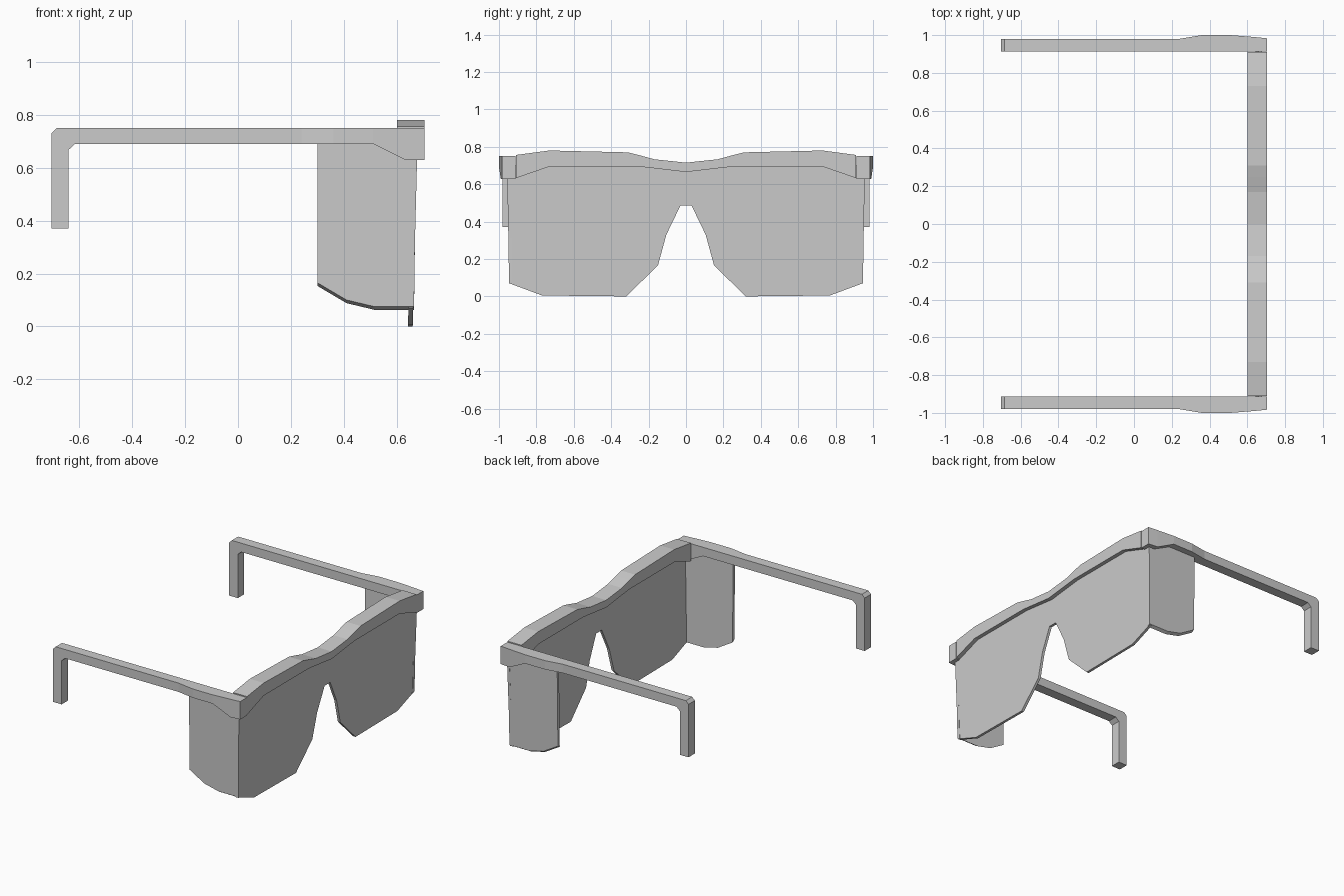
import bpy

if "Cube" in bpy.data.objects:
    bpy.data.objects.remove(bpy.data.objects["Cube"])

grey = bpy.data.materials.new("plain grey")
grey.use_nodes = True
grey.diffuse_color = (0.6, 0.6, 0.6, 1)
grey.node_tree.nodes["Principled BSDF"].inputs["Base Color"].default_value = (0.6, 0.6, 0.6, 1)


def build(name, verts, faces):
    mesh = bpy.data.meshes.new(name)
    mesh.from_pydata(verts, [], faces)
    mesh.materials.append(grey)
    obj = bpy.data.objects.new(name, mesh)
    bpy.context.collection.objects.link(obj)
    # Consistent outward normals
    bpy.context.view_layer.objects.active = obj
    obj.select_set(True)
    bpy.ops.object.mode_set(mode='EDIT')
    bpy.ops.mesh.select_all(action='SELECT')
    bpy.ops.mesh.normals_make_consistent(inside=False)
    bpy.ops.object.mode_set(mode='OBJECT')
    obj.select_set(False)
    return obj


def loft(name, rings):
    """Join equal rings of points in sequence and cap both ends."""
    n = len(rings[0])
    verts = [p for ring in rings for p in ring]
    faces = [list(range(n)), list(range(len(verts) - n, len(verts)))]
    for r in range(len(rings) - 1):
        for i in range(n):
            a, b = r * n + i, r * n + (i + 1) % n
            faces.append([a, b, b + n, a + n])
    return build(name, verts, faces)


# Brow bar: half stations (y, bottom, top) mirrored across the nose
half = [(0, .665, .715), (.17, .685, .733), (.25, .694, .755), (.31, .694, .77),
        (.73, .694, .78), (.91, .632, .756)]
stations = [(-y, b, t) for y, b, t in reversed(half[1:])] + half
loft("brow_bar", [[(.6, y, b), (.705, y, b), (.705, y, t), (.6, y, t)]
                  for y, b, t in stations])

# Front lens: one shield with a nose notch, leaning slightly forward at the top
side = [(.03, .485), (.105, .33), (.15, .165), (.32, 0), (.77, .005), (.945, .07), (.957, .70)]
outline = side + [(-y, z) for y, z in reversed(side)]
loft("front_lens", [[(x + .026 * z, y, z) for y, z in outline] for x in (.642, .66)])

# Temple arms: (outer x, z), (inner x, z), outer width along the arm
arm = [((-.705, .37), (-.64, .37), .98), ((-.705, .73), (-.64, .667), .98),
       ((-.685, .75), (-.615, .69), .98), ((.24, .75), (.24, .69), .98),
       ((.36, .75), (.36, .69), 1.0), ((.51, .75), (.51, .69), 1.0),
       ((.635, .75), (.635, .628), .99), ((.705, .75), (.705, .628), .983)]
shield = [(.3, .70), (.3, .165), (.41, .10), (.515, .075), (.665, .075), (.673, .70)]

for label, s in (("left", 1), ("right", -1)):
    loft(label + "_temple_arm",
         [[(o[0], s * .912, o[1]), (o[0], s * w, o[1]), (i[0], s * w, i[1]), (i[0], s * .912, i[1])]
          for o, i, w in arm])
    # Side shield behind the front lens, its lower rim sloping inward
    loft(label + "_side_shield",
         [[(x, s * (y + .015 * z), z - drop) for x, z in shield]
          for y, drop in ((.945, 0), (.925, .012))])
